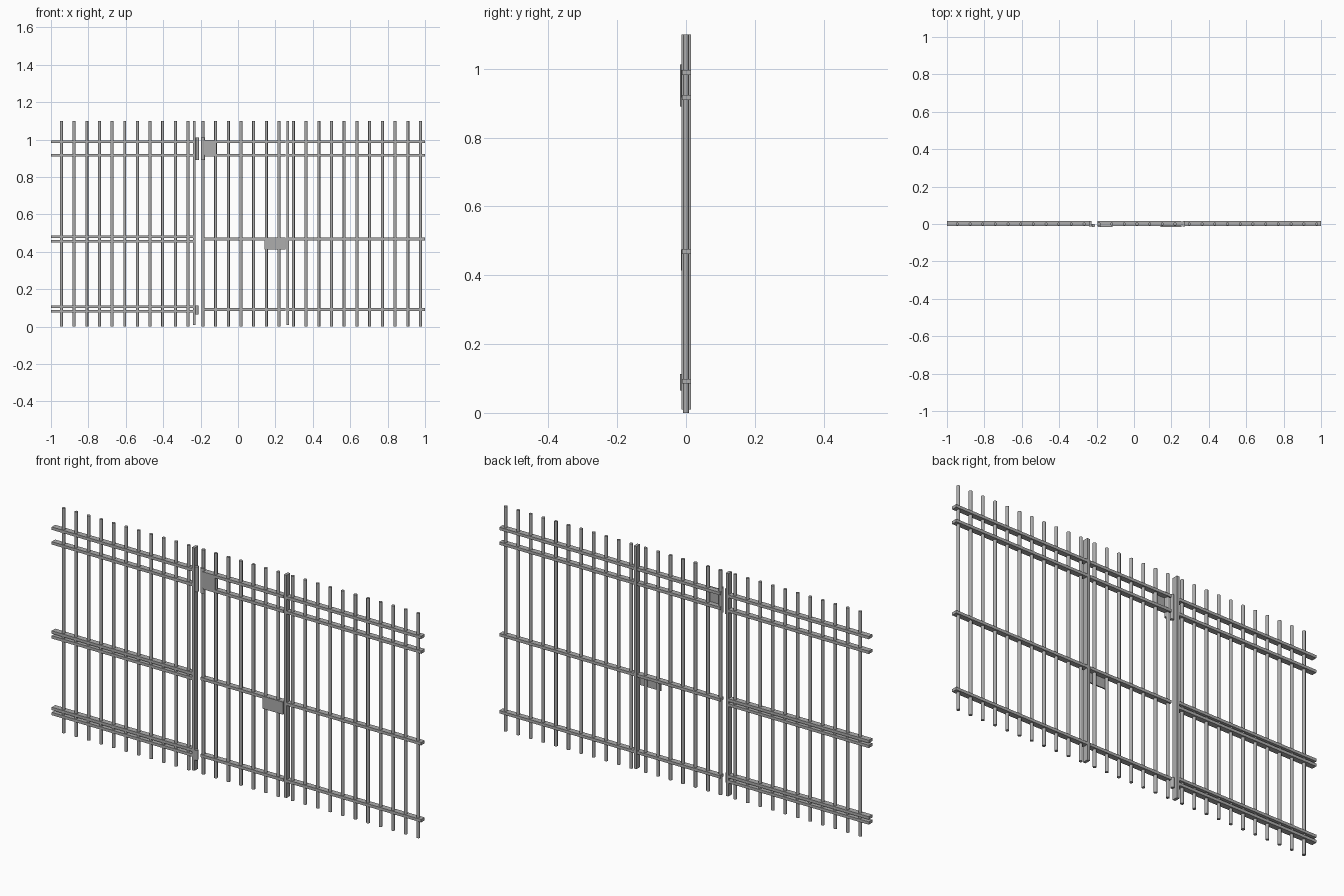
import bpy
import math

if "Cube" in bpy.data.objects:
    bpy.data.objects.remove(bpy.data.objects["Cube"])

steel = bpy.data.materials.new("grey_steel")
steel.diffuse_color = (0.42, 0.42, 0.42, 1)
steel.use_nodes = True
steel.node_tree.nodes["Principled BSDF"].inputs["Base Color"].default_value = steel.diffuse_color


def finish(obj, name):
    obj.name = name
    obj.data.materials.append(steel)
    return obj


def box(name, x0, x1, y0, y1, z0, z1):
    bpy.ops.mesh.primitive_cube_add(size=1, location=((x0 + x1) / 2, (y0 + y1) / 2, (z0 + z1) / 2))
    obj = bpy.context.object
    obj.scale = (x1 - x0, y1 - y0, z1 - z0)
    bpy.ops.object.transform_apply(location=False, rotation=False, scale=True)
    return finish(obj, name)


def rod(name, x, y, z0, z1, r, sides=12):
    bpy.ops.mesh.primitive_cylinder_add(vertices=sides, radius=r, depth=z1 - z0,
                                        location=(x, y, (z0 + z1) / 2))
    bpy.ops.object.shade_smooth_by_angle(angle=math.radians(40))
    return finish(bpy.context.object, name)


# Upright bars of each panel: name, first x, last x, count
for name, a, b, n in (("left", -0.944, -0.267, 11),
                      ("gate", -0.187, 0.219, 7),
                      ("right", 0.296, 0.976, 11)):
    for i in range(n):
        rod(name + "_bar", a + (b - a) * i / (n - 1), 0, 0, 1.10, 0.008)

# Flat horizontal rails: panel, x range, heights
TOP = [0.989, 0.917]
for name, a, b, heights in (("left", -1.0, -0.226, TOP + [0.481, 0.457, 0.107, 0.082]),
                            ("gate", -0.195, 0.254, TOP + [0.469, 0.092]),
                            ("right", 0.258, 1.0, TOP + [0.469, 0.092])):
    for z in heights:
        box(name + "_rail", a, b, -0.012, 0.015, z - 0.007, z + 0.007)

# Square posts on both sides of the gate
for x in (-0.233, 0.265):
    box("gate_post", x - 0.007, x + 0.007, -0.013, 0.015, 0.01, 1.10)

# Hinges
rod("upper_hinge_pin", -0.217, -0.008, 0.89, 1.012, 0.009)
rod("upper_hinge_knuckle", -0.187, -0.007, 0.89, 1.012, 0.010)
rod("lower_hinge_pin", -0.220, -0.008, 0.065, 0.113, 0.009)

# Plates on the gate front
box("hinge_plate", -0.190, -0.115, -0.015, -0.009, 0.917, 0.997)
box("lock_plate", 0.142, 0.254, -0.015, -0.009, 0.414, 0.475)
